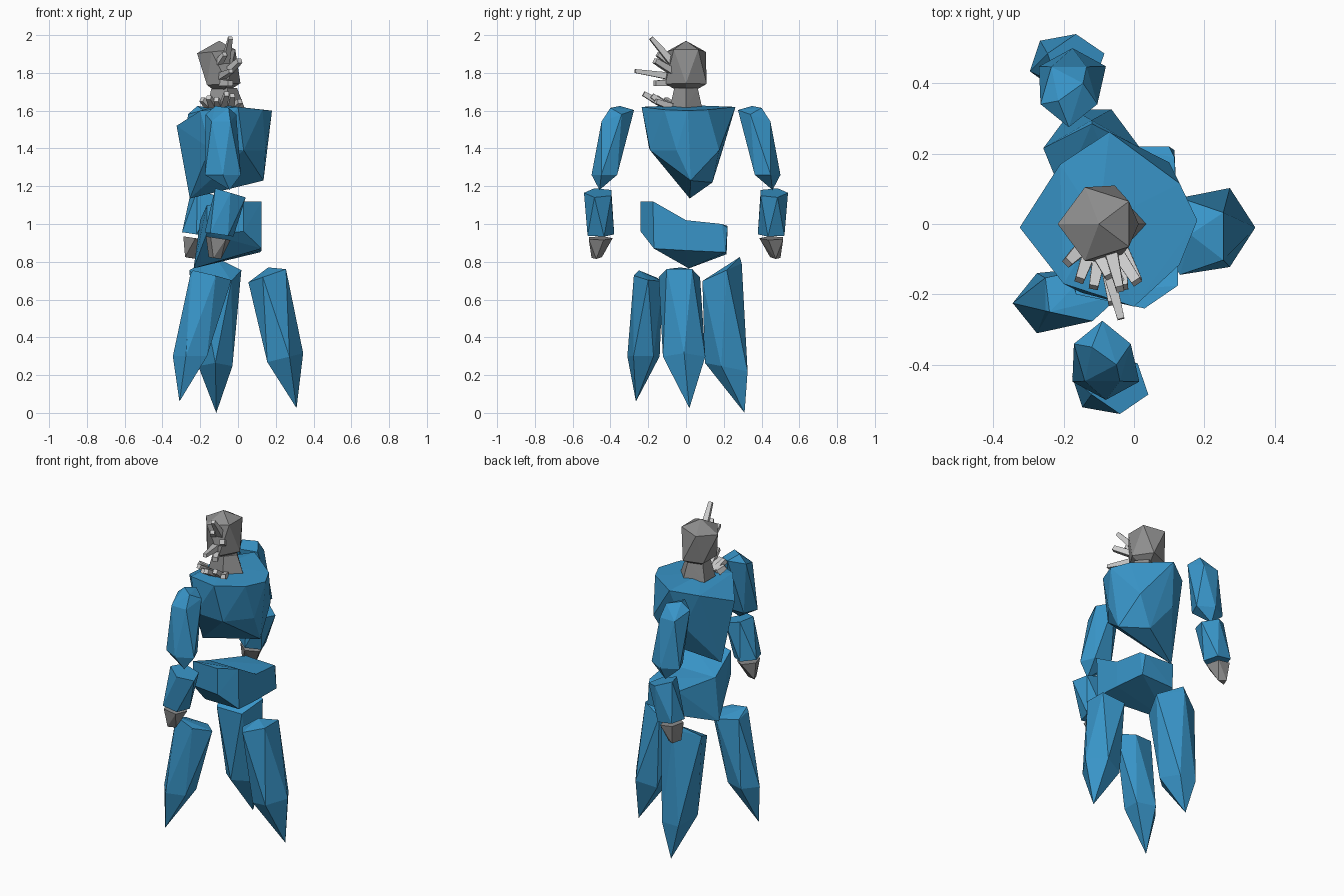
import bpy, bmesh, math
from mathutils import Vector


def material(name, rgb):
    m = bpy.data.materials.new(name)
    m.diffuse_color = (*rgb, 1)
    return m


BLUE = material("blue stone", (0.04, 0.30, 0.58))
GREY = material("grey stone", (0.27, 0.27, 0.27))
PALE = material("pale spike", (0.60, 0.60, 0.60))


def hulls(name, mat, *groups):
    """One object made of the convex hull of each point group."""
    bm = bmesh.new()
    for pts in groups:
        vs = [bm.verts.new(p) for p in pts]
        r = bmesh.ops.convex_hull(bm, input=vs)
        junk = set(r["geom_interior"]) | set(r["geom_unused"])
        junk = [v for v in junk if isinstance(v, bmesh.types.BMVert)]
        bmesh.ops.delete(bm, geom=junk, context='VERTS')
    bmesh.ops.recalc_face_normals(bm, faces=bm.faces[:])
    me = bpy.data.meshes.new(name)
    bm.to_mesh(me)
    bm.free()
    me.materials.append(mat)
    ob = bpy.data.objects.new(name, me)
    bpy.context.collection.objects.link(ob)
    return ob


def ring(c, rx, ry, phase=0, slope=(0, 0), n=5):
    """Five-sided ring around c, tilted by slope."""
    out = []
    for i in range(n):
        a = math.radians(phase) + i * math.tau / n
        x, y = rx * math.cos(a), ry * math.sin(a)
        out.append((c[0] + x, c[1] + y, c[2] + slope[0] * x + slope[1] * y))
    return out


def bar(a, b, w0, w1):
    """Points of a four-sided tapered spike from a to b."""
    a, b = Vector(a), Vector(b)
    d = (b - a).normalized()
    s = d.cross(Vector((0, 0, 1))).normalized()
    t = s.cross(d)
    return [p + (s * i + t * j) * w for p, w in ((a, w0), (b, w1))
            for i, j in ((1, 1), (1, -1), (-1, -1), (-1, 1))]


# torso: broad shoulders narrowing to a wedge
hulls("torso", BLUE, [
    (-.10, 0, 1.63), (-.325, -.01, 1.52), (-.21, .17, 1.59), (-.07, .262, 1.62),
    (.13, .115, 1.605), (.18, .01, 1.60), (.13, -.115, 1.605), (0, -.235, 1.62),
    (-.2, -.17, 1.60), (-.15, -.195, 1.40), (.03, -.19, 1.39), (.145, -.05, 1.39),
    (.10, .175, 1.39), (-.12, .19, 1.38), (.135, .025, 1.23), (0, .14, 1.22),
    (-.255, .02, 1.135)])

# pelvis: bent block with a raised front lip
mid = [(.125, 0, 1.02), (-.20, 0, 1.02), (.125, 0, .86), (-.235, .015, .765)]
hulls("pelvis", BLUE,
      mid + [(.125, -.175, 1.12), (.03, -.24, 1.12), (-.165, -.20, 1.10),
             (.125, -.17, .87), (.03, -.24, .96), (-.165, -.20, .95)],
      mid + [(.115, .19, 1.0), (.10, .22, .98), (-.10, .22, .99),
             (.115, .21, .85), (-.10, .215, .84)])

# three pointed legs
hulls("front_leg", BLUE,
      ring((-.155, -.20, .715), .12, .08, 0, (-.1, -.2)) + [(-.24, -.25, .755)]
      + ring((-.245, -.225, .30), .10, .09, 36) + [(-.31, -.265, .06)])
hulls("back_leg", BLUE,
      ring((-.12, .18, .74), .145, .115, 18, (0, .45)) + [(-.12, .285, .825)]
      + ring((-.12, .225, .24), .095, .125, 54, (0, -.2)) + [(-.115, .31, 0)])
hulls("side_leg", BLUE,
      ring((.165, -.035, .73), .11, .115, 36, (.35, 0)) + [(.16, -.03, .77)]
      + ring((.24, -.01, .29), .105, .118, 0, (.25, 0)) + [(.31, .018, .025)])

# arms: upper arm, forearm and hand on each side
ARMS = {"front": (-1, -.09, -.045, (-.04, -.10), (-.12, -.10)),
        "back": (1, -.185, -.18, (-.165, -.22), (-.245, -.22))}
for side, (s, ux, ex, (fx0, fx1), (hx, _)) in ARMS.items():
    hulls(side + "_upper_arm", BLUE,
          ring((ux, s * .37, 1.57), .085, .095, 90 * s + 36, (0, -.35 * s))
          + [(ux - .03, s * .35, 1.625), (ux + .04, s * .40, 1.615)]
          + ring((ux + .01, s * .425, 1.26), .10, .075, 90 * s)
          + [(ex, s * .458, 1.18)])
    hulls(side + "_forearm", BLUE,
          ring((fx0, s * .46, 1.165), .085, .08, 90 * s, (-.3, 0))
          + ring((fx1, s * .458, .945), .08, .078, -90 * s, (-.15, 0)))
    hulls(side + "_hand", GREY,
          ring((fx1 - .005, s * .458, .925), .068, .07, -90 * s, (-.15, 0))
          + [(hx + .03, s * .475, .815), (hx - .035, s * .445, .825),
             (hx - .01, s * .50, .82)])

# head and neck
hulls("head", GREY,
      [(-.10, 0, 1.97)] + ring((-.105, 0, 1.915), .112, .11, 36, (.1, 0))
      + ring((-.085, 0, 1.74), .098, .115, 0, (.05, 0)) + [(-.09, 0, 1.68)])
hulls("neck", GREY,
      ring((-.08, 0, 1.72), .075, .065, 0) + ring((-.075, 0, 1.615), .11, .09, 0))

# long spikes on the face
FACE = [((-.07, -.06, 1.84), (-.04, -.185, 1.985), .020, .011),
        ((-.09, -.07, 1.78), (-.037, -.27, 1.81), .020, .010),
        ((-.06, -.06, 1.80), (.008, -.165, 1.865), .018, .014),
        ((-.09, -.07, 1.75), (-.04, -.165, 1.745), .018, .014),
        ((-.11, -.07, 1.84), (-.07, -.15, 1.90), .018, .012)]
hulls("face_spikes", PALE, *[bar(*f) for f in FACE])

# short collar spikes below the chin
COLLAR = [((-.16, -.08, 1.63), (-.19, -.11, 1.66)),
          ((-.13, -.09, 1.62), (-.155, -.16, 1.67)),
          ((-.10, -.10, 1.62), (-.115, -.18, 1.66)),
          ((-.08, -.10, 1.62), (-.06, -.225, 1.69)),
          ((-.04, -.10, 1.62), (-.03, -.18, 1.68)),
          ((-.03, -.08, 1.62), (.01, -.16, 1.65))]
hulls("collar_spikes", PALE, *[bar(a, b, .018, .013) for a, b in COLLAR])
